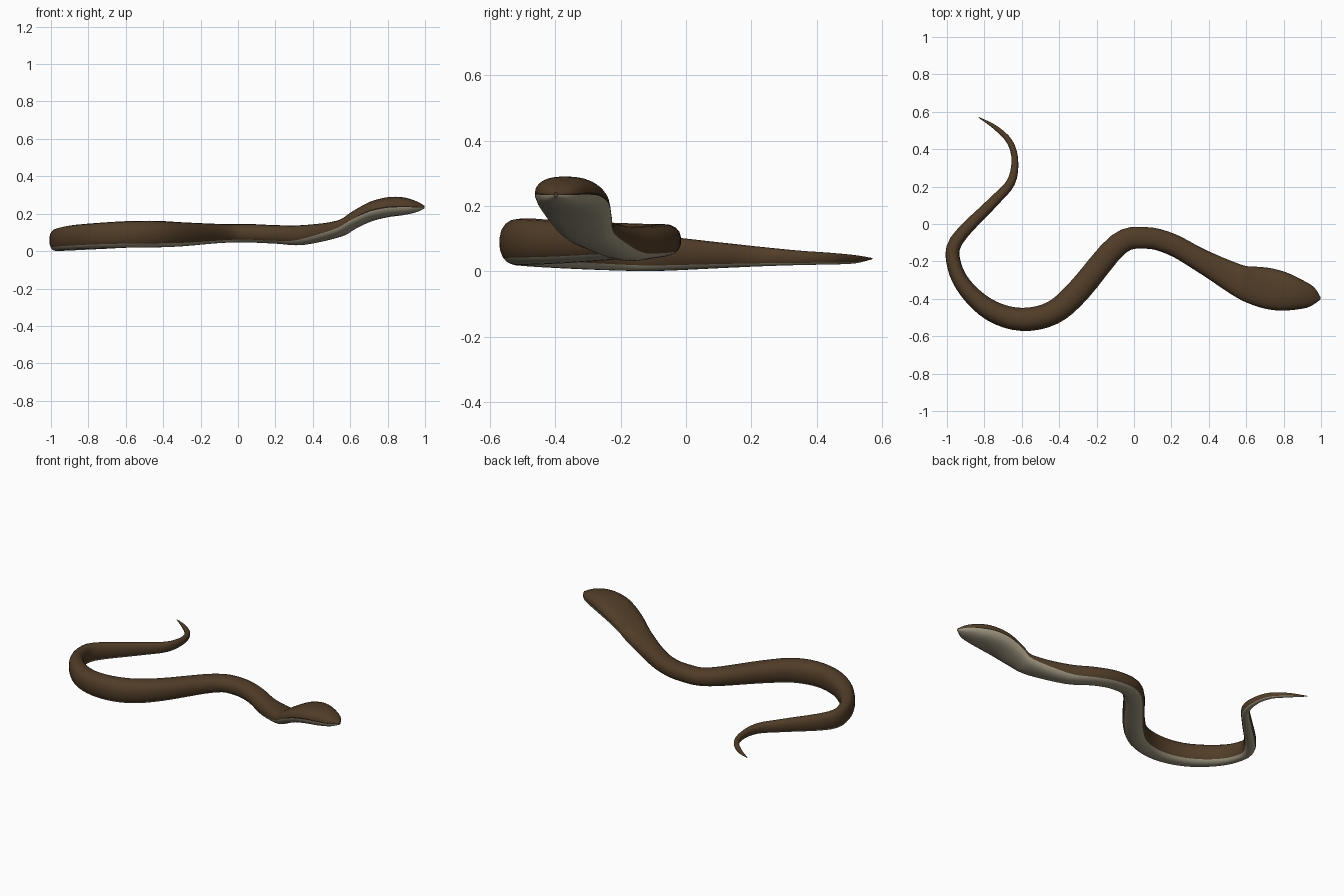
import bpy, bmesh, math
from mathutils import Vector

if "Cube" in bpy.data.objects:
    bpy.data.objects.remove(bpy.data.objects["Cube"])

def material(name, rgb):
    m = bpy.data.materials.new(name)
    m.diffuse_color = (*rgb, 1)
    m.use_nodes = True
    m.node_tree.nodes["Principled BSDF"].inputs["Base Color"].default_value = m.diffuse_color
    return m

BROWN = material("dark brown back", (0.082, 0.046, 0.021))
CREAM = material("grey cream belly", (0.35, 0.31, 0.22))
DARK = material("mouth line", (0.022, 0.013, 0.007))

# Spine from tail to snout: x, y, half width, bottom z, top z
SPINE = [
    (-0.83, 0.57, 0.002, 0.037, 0.041),
    (-0.74, 0.515, 0.012, 0.024, 0.05),
    (-0.665, 0.44, 0.016, 0.021, 0.057),
    (-0.637, 0.34, 0.018, 0.019, 0.064),
    (-0.66, 0.22, 0.024, 0.015, 0.076),
    (-0.76, 0.11, 0.029, 0.01, 0.088),
    (-0.95, -0.09, 0.036, 0.001, 0.11),
    (-0.96, -0.225, 0.039, 0.003, 0.122),
    (-0.89, -0.355, 0.046, 0.008, 0.138),
    (-0.76, -0.465, 0.056, 0.014, 0.15),
    (-0.6, -0.51, 0.062, 0.018, 0.16),
    (-0.435, -0.475, 0.064, 0.02, 0.162),
    (-0.295, -0.355, 0.065, 0.026, 0.154),
    (-0.085, -0.11, 0.061, 0.044, 0.145),
    (0.06, -0.074, 0.058, 0.046, 0.145),
    (0.2, -0.108, 0.058, 0.04, 0.139),
    (0.35, -0.19, 0.061, 0.033, 0.139),
    (0.54, -0.292, 0.082, 0.076, 0.164),
    (0.62, -0.322, 0.098, 0.118, 0.214),
    (0.71, -0.343, 0.109, 0.158, 0.264),
    (0.8, -0.362, 0.103, 0.181, 0.288),
    (0.88, -0.377, 0.082, 0.192, 0.288),
    (0.95, -0.389, 0.054, 0.207, 0.268),
    (0.997, -0.399, 0.006, 0.228, 0.242),
]
STEPS, BELLY, BACK = 4, 8, 12

def smooth_path(points, steps):
    pts = [Vector(p) for p in points]
    out = []
    for i in range(len(pts) - 1):
        a, b = pts[max(i - 1, 0)], pts[i]
        c, d = pts[i + 1], pts[min(i + 2, len(pts) - 1)]
        for s in range(steps):
            t = s / steps
            out.append(0.5 * (2 * b + (c - a) * t + (2 * a - 5 * b + 4 * c - d) * t * t
                              + (3 * b - a - 3 * c + d) * t ** 3))
    return out + [pts[-1]]

def belly_half_angle(x):
    # narrow belly on the body, widening to the whole underside of the head
    t = min(max((x - 0.15) / 0.45, 0), 1)
    return 50 + 36 * t * t * (3 - 2 * t)

def section_angles(half):
    # measured from straight down: belly, thin lip, back, thin lip
    lip = 5
    belly = [-half + 2 * half * i / BELLY for i in range(BELLY + 1)]
    start, span = half + lip, 360 - 2 * (half + lip)
    return belly + [start + span * i / BACK for i in range(BACK + 1)]

def rounded(v, power=0.85):
    return math.copysign(abs(v) ** power, v)

path = smooth_path(SPINE, STEPS)
bm = bmesh.new()
rings = []
for i, p in enumerate(path):
    d = path[min(i + 1, len(path) - 1)] - path[max(i - 1, 0)]
    side = Vector((d[1], -d[0], 0)).normalized()
    centre = Vector((p[0], p[1], (p[3] + p[4]) / 2))
    ring = []
    for deg in section_angles(belly_half_angle(p[0])):
        a = math.radians(deg)
        offset = side * p[2] * rounded(math.sin(a))
        offset.z = -(p[4] - p[3]) / 2 * rounded(math.cos(a))
        ring.append(bm.verts.new(centre + offset))
    rings.append(ring)

# Skin: cream belly, brown back, dark mouth line along the head
n = len(rings[0])
for i in range(len(rings) - 1):
    x = path[i][0]
    for j in range(n):
        k = (j + 1) % n
        f = bm.faces.new((rings[i][j], rings[i][k], rings[i + 1][k], rings[i + 1][j]))
        f.smooth = True
        if j < BELLY:
            f.material_index = 1
        elif j in (BELLY, n - 1) and x > 0.66:
            f.material_index = 2
bm.faces.new(rings[0])
bm.faces.new(rings[-1])
bmesh.ops.recalc_face_normals(bm, faces=bm.faces)

mesh = bpy.data.meshes.new("snake_body")
bm.to_mesh(mesh)
bm.free()
for m in (BROWN, CREAM, DARK):
    mesh.materials.append(m)
snake = bpy.data.objects.new("snake_body", mesh)
bpy.context.collection.objects.link(snake)
